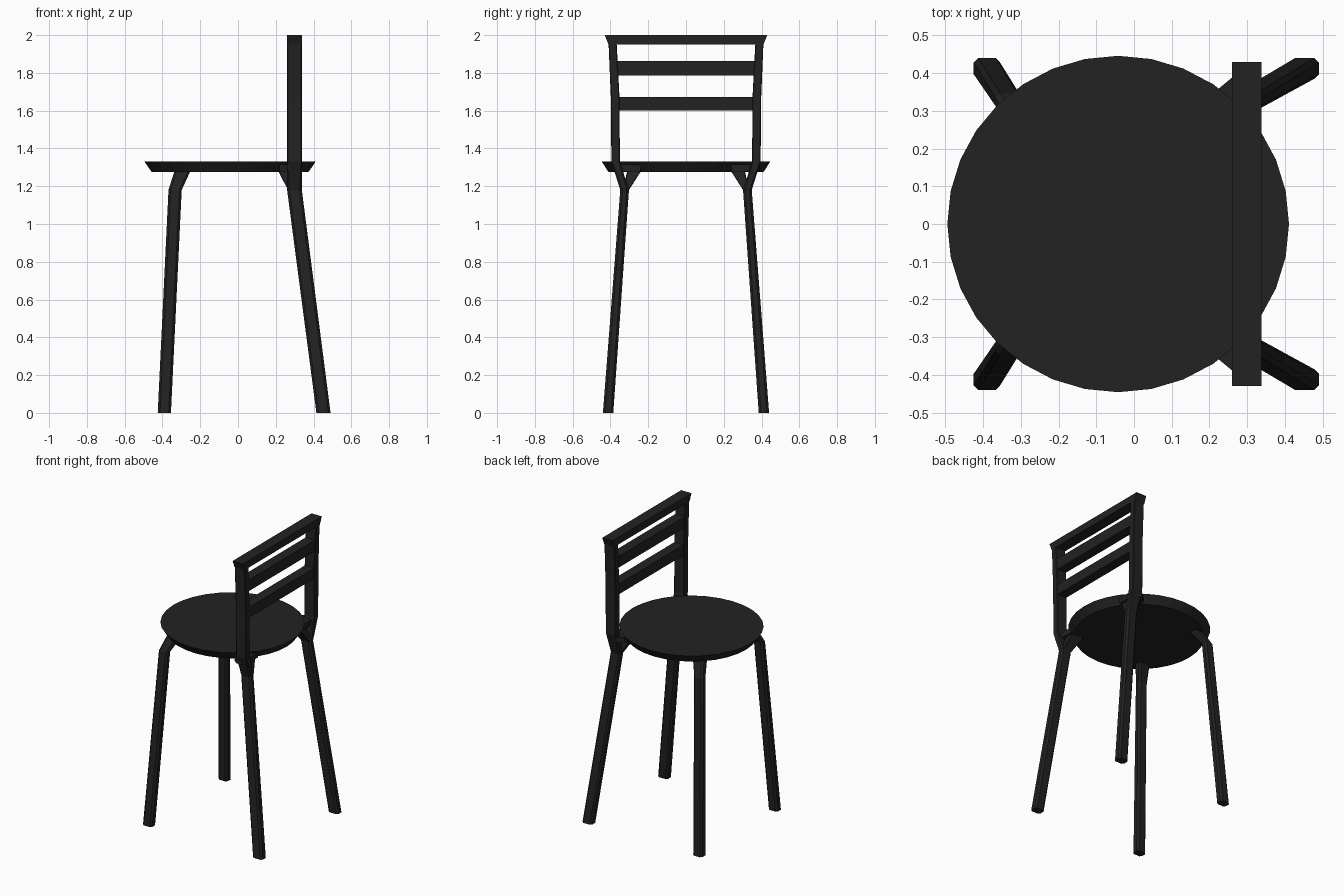
import bpy, bmesh, math

cube = bpy.data.objects.get("Cube")
if cube:
    bpy.data.objects.remove(cube, do_unlink=True)

black = bpy.data.materials.new("black_paint")
black.use_nodes = True
colour = (0.016, 0.016, 0.016, 1)
black.diffuse_color = colour
black.node_tree.nodes["Principled BSDF"].inputs["Base Color"].default_value = colour


def loft(name, rings, mirror=False):
    """Skin a stack of equal-sized point rings into a closed solid."""
    bm = bmesh.new()
    loops = [[bm.verts.new(p) for p in ring] for ring in rings]
    n = len(loops[0])
    for a, b in zip(loops, loops[1:]):
        for i in range(n):
            j = (i + 1) % n
            bm.faces.new((a[i], a[j], b[j], b[i]))
    bm.faces.new(loops[0][::-1])
    bm.faces.new(loops[-1])
    if mirror:
        copy = bmesh.ops.duplicate(bm, geom=bm.verts[:] + bm.edges[:] + bm.faces[:])["geom"]
        for v in copy:
            if isinstance(v, bmesh.types.BMVert):
                v.co.y = -v.co.y
    bmesh.ops.recalc_face_normals(bm, faces=bm.faces)
    mesh = bpy.data.meshes.new(name)
    bm.to_mesh(mesh)
    bm.free()
    mesh.materials.append(black)
    obj = bpy.data.objects.new(name, mesh)
    bpy.context.collection.objects.link(obj)
    return obj


def section(x0, x1, y0, y1, z, c=0.012):
    """Rectangular cross-section with chamfered corners."""
    return [(x0 + c, y0, z), (x1 - c, y0, z), (x1, y0 + c, z), (x1, y1 - c, z),
            (x1 - c, y1, z), (x0 + c, y1, z), (x0, y1 - c, z), (x0, y0 + c, z)]


def rail(name, x0, x1, z0, z1, half_low, half_high):
    """Bar across the back, its ends slanting from half_low to half_high."""
    return loft(name, [[(x0, -h, z), (x1, -h, z), (x1, h, z), (x0, h, z)]
                       for z, h in ((z0, half_low), (z1, half_high))])


def oval(rx, ry, z, sides=32):
    angles = [2 * math.pi * i / sides for i in range(sides)]
    return [(-0.042 + rx * math.cos(a), ry * math.sin(a), z) for a in angles]


# Round seat, undercut at the rim
loft("seat", [oval(0.415, 0.41, 1.275), oval(0.453, 0.446, 1.33)])

# Front legs, bent inward under the seat
loft("front_legs", [section(-0.425, -0.355, 0.385, 0.44, 0),
                    section(-0.368, -0.298, 0.302, 0.348, 1.18),
                    section(-0.335, -0.25, 0.235, 0.295, 1.285)], True)

# Back legs, carried up past the seat as back posts
loft("back_legs", [section(0.415, 0.49, 0.385, 0.44, 0),
                   section(0.26, 0.338, 0.302, 0.348, 1.18),
                   section(0.26, 0.338, 0.35, 0.395, 1.33, 0.004),
                   section(0.26, 0.338, 0.352, 0.398, 1.67, 0.004),
                   section(0.26, 0.338, 0.367, 0.41, 1.955, 0.004)], True)

# Brackets joining the back legs to the seat
loft("seat_brackets", [[(0.20, 0.24, z), (0.32, 0.24, z), (0.32, 0.37, z),
                        (0.262, 0.39, z), (0.22, 0.355, z)] for z in (1.277, 1.315)], True)
loft("back_leg_braces", [section(0.265, 0.333, 0.302, 0.335, 1.18, 0.004),
                         section(0.21, 0.30, 0.235, 0.31, 1.285, 0.004)], True)

# Top rail with flared ends, and two slats
rail("top_rail", 0.26, 0.338, 1.95, 2.0, 0.41, 0.43)
rail("upper_slat", 0.265, 0.335, 1.785, 1.862, 0.37, 0.37)
rail("lower_slat", 0.265, 0.335, 1.6, 1.672, 0.37, 0.37)
